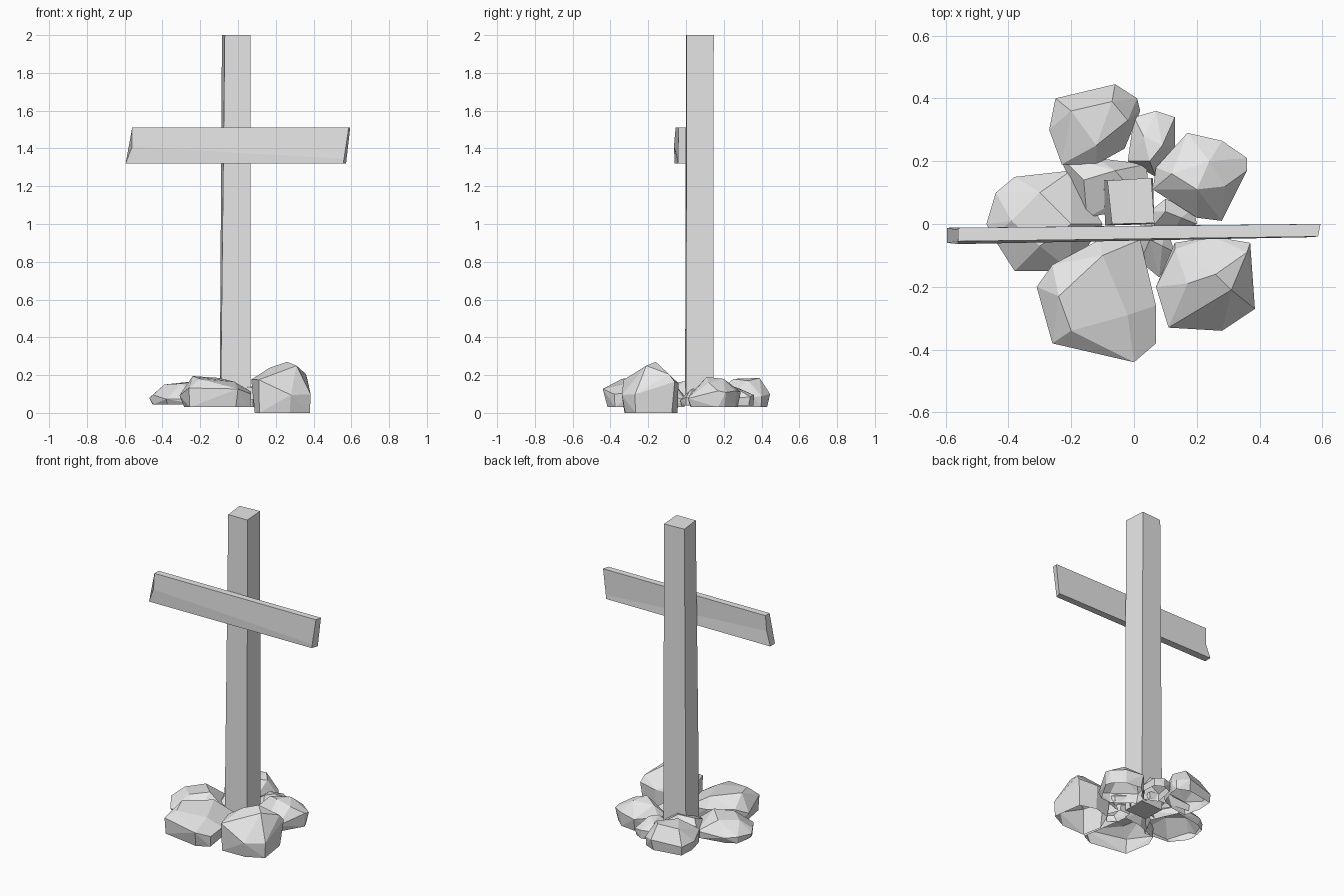
import bpy, bmesh, random
from mathutils import Vector

cube = bpy.data.objects.get("Cube")
if cube:
    bpy.data.objects.remove(cube, do_unlink=True)


def material(name, value):
    mat = bpy.data.materials.new(name)
    mat.use_nodes = True
    colour = (value, value, value, 1)
    mat.diffuse_color = colour
    mat.node_tree.nodes["Principled BSDF"].inputs["Base Color"].default_value = colour
    return mat


GREY = material("plain grey", 0.8)


def finish(name, bm):
    bmesh.ops.recalc_face_normals(bm, faces=bm.faces[:])
    mesh = bpy.data.meshes.new(name)
    bm.to_mesh(mesh)
    bm.free()
    mesh.materials.append(GREY)
    obj = bpy.data.objects.new(name, mesh)
    bpy.context.collection.objects.link(obj)
    return obj


def loft(name, start, end):
    """Solid between two end outlines with the same number of corners."""
    bm = bmesh.new()
    a = [bm.verts.new(p) for p in start]
    b = [bm.verts.new(p) for p in end]
    for i in range(len(a)):
        j = (i + 1) % len(a)
        bm.faces.new((a[i], a[j], b[j], b[i]))
    bm.faces.new(a)
    bm.faces.new(b)
    return finish(name, bm)


def rock(name, outline, crown, base, waist, seed):
    """Open-bottomed faceted boulder: foot ring, uneven waist ring and crown."""
    rng = random.Random(seed)
    centre = sum((Vector(p) for p in outline), Vector((0, 0))) / len(outline)
    bm = bmesh.new()
    for i, p in enumerate(outline):
        foot = centre.lerp(Vector(p), 0.97 if i % 2 else 0.88)
        bm.verts.new((*foot, base))
        bm.verts.new((*p, base + (waist - base) * rng.uniform(0.5, 1.0)))
    for p in crown:
        bm.verts.new(p)
    hull = bmesh.ops.convex_hull(bm, input=bm.verts[:])
    loose = [v for v in bm.verts if not v.link_faces]
    bmesh.ops.delete(bm, geom=loose, context="VERTS")
    # merge nearly coplanar triangles into larger facets
    bmesh.ops.dissolve_limit(bm, angle_limit=0.16, verts=bm.verts[:], edges=bm.edges[:])
    bm.normal_update()
    under = [f for f in bm.faces if f.normal.z < -0.95]
    bmesh.ops.delete(bm, geom=under, context="FACES")
    return finish(name, bm)


# Upright post, slightly wider at the foot
loft("upright_post",
     [(-.092, -.005, .04), (.065, 0, .04), (.06, .145, .04), (-.097, .14, .04)],
     [(-.07, 0, 2), (.065, .003, 2), (.055, .147, 2), (-.085, .138, 2)])

# Crossbar with a broken, notched left end
loft("crossbar",
     [(-.56, -.012, 1.51), (-.56, -.055, 1.51), (-.56, -.064, 1.41),
      (-.595, -.06, 1.32), (-.595, -.012, 1.32), (-.565, -.018, 1.41)],
     [(.594, 0, 1.51), (.586, -.04, 1.51), (.561, -.042, 1.345),
      (.557, -.042, 1.32), (.572, 0, 1.32), (.575, -.001, 1.345)])

# Large rocks around the foot
rock("front_rock",
     [(-.31, -.2), (-.26, -.38), (0, -.44), (.07, -.38), (.07, -.26),
      (.02, -.05), (-.11, -.05), (-.26, -.13)],
     [(-.24, -.23, .195), (-.1, -.1, .185), (-.02, -.29, .165), (-.2, -.34, .18),
      (0, -.36, .13)], .03, .14, 1)
rock("front_left_rock",
     [(.07, -.2), (.11, -.33), (.28, -.34), (.385, -.27), (.37, -.06),
      (.25, -.04), (.13, -.06)],
     [(.17, -.19, .24), (.26, -.16, .27), (.31, -.21, .25), (.36, -.09, .205),
      (.13, -.08, .19)], 0, .18, 2)
rock("right_rock",
     [(-.47, 0), (-.44, .1), (-.38, .15), (-.2, .17), (-.1, 0),
      (-.2, -.15), (-.38, -.15), (-.45, -.04)],
     [(-.39, .01, .15), (-.3, .1, .16), (-.2, 0, .17), (-.3, -.07, .155)], .045, .1, 3)
rock("back_right_rock",
     [(-.27, .3), (-.25, .4), (-.06, .445), (.01, .4), (.02, .36),
      (-.03, .24), (-.12, .19), (-.23, .19)],
     [(-.2, .36, .175), (-.07, .39, .185), (-.02, .33, .17), (-.12, .25, .18)],
     .03, .13, 4)
rock("back_left_rock",
     [(.06, .11), (.07, .18), (.17, .29), (.28, .265), (.36, .21),
      (.36, .17), (.28, .01), (.2, .02)],
     [(.12, .16, .17), (.2, .11, .19), (.24, .2, .18), (.29, .12, .16)], .03, .12, 5)

# Small stones wedged between the post and the large rocks
rock("back_stone",
     [(0, .34), (.07, .36), (.13, .34), (.13, .24), (.07, .15), (-.02, .2)],
     [(.03, .28, .13), (.09, .25, .14), (.05, .2, .14)], .04, .1, 6)
rock("inner_stone",
     [(-.2, .13), (-.24, .22), (-.12, .21), (.04, .19), (.05, .06), (-.15, .02)],
     [(-.16, .14, .15), (-.06, .17, .16), (0, .1, .14)], .05, .12, 7)
rock("side_stone",
     [(.05, .04), (.1, .08), (.19, .05), (.2, 0), (.12, -.03), (.05, -.02)],
     [(.1, .04, .13), (.15, .02, .12)], .04, .09, 8)
rock("gap_stone",
     [(.02, 0), (.02, -.12), (.08, -.17), (.13, -.09), (.1, 0)],
     [(.05, -.05, .14), (.09, -.07, .13)], .03, .1, 9)
